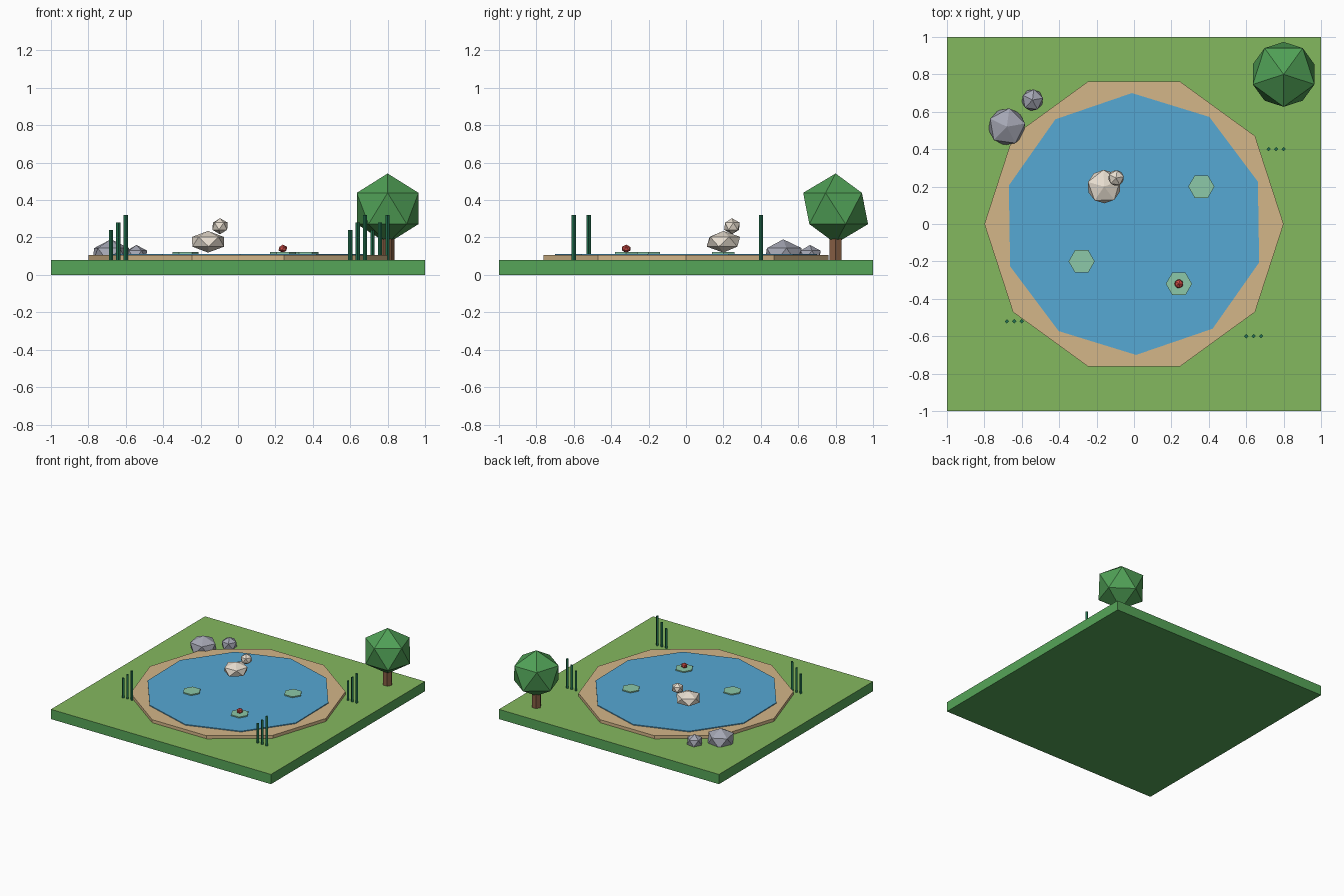
import bpy, math

if "Cube" in bpy.data.objects:
    bpy.data.objects.remove(bpy.data.objects["Cube"])

def mat(name, r, g, b):
    # colours are given as 0-255 display values, stored linear
    m = bpy.data.materials.new(name)
    m.diffuse_color = tuple(((c / 255 + 0.055) / 1.055) ** 2.4 for c in (r, g, b)) + (1,)
    m.use_nodes = True
    m.node_tree.nodes["Principled BSDF"].inputs["Base Color"].default_value = m.diffuse_color
    return m

grass = mat("grass", 132, 184, 95)
soil = mat("turf_side", 86, 165, 88)
sand = mat("sand", 212, 182, 136)
water = mat("water", 86, 168, 212)
lily = mat("lily", 140, 200, 168)
leaf = mat("leaf", 80, 160, 86)
wood = mat("wood", 135, 95, 68)
reed = mat("reed", 35, 115, 80)
stone = mat("stone", 165, 167, 180)
feather = mat("feather", 232, 222, 208)
petal = mat("petal", 205, 75, 70)

def finish(name, m):
    o = bpy.context.object
    o.name = name
    o.data.materials.append(m)
    return o

def prism(name, sides, r, x, y, z0, z1, m, first_angle=0.0):
    # upright prism whose first corner points at first_angle from +x
    bpy.ops.mesh.primitive_cylinder_add(
        vertices=sides, radius=r, depth=z1 - z0, location=(x, y, (z0 + z1) / 2),
        rotation=(0, 0, first_angle - math.pi / 2))
    return finish(name, m)

def blob(name, loc, rx, rz, m, turn=0.0):
    # faceted twenty-sided ball, squashed in height
    bpy.ops.mesh.primitive_ico_sphere_add(
        subdivisions=1, radius=1, location=loc, rotation=(0, 0, math.radians(turn)))
    bpy.context.object.scale = (rx, rx, rz)
    return finish(name, m)

# Ground slab with lighter grass on top
bpy.ops.mesh.primitive_cube_add(size=1, location=(0, 0, 0.04))
ground = finish("ground", soil)
ground.scale = (2, 2, 0.08)
ground.data.materials.append(grass)
for p in ground.data.polygons:
    if p.normal.z > 0.5:
        p.material_index = 1

# Pond
prism("sand_shore", 10, 0.8, 0, 0, 0.07, 0.105, sand)
prism("pond_water", 10, 0.7, 0, 0, 0.09, 0.112, water, 0.33)

# Lily pads and flower
for i, (x, y) in enumerate([(0.36, 0.2), (-0.28, -0.2), (0.24, -0.32)]):
    prism(f"lily_pad_{i + 1}", 6, 0.07, x, y, 0.108, 0.121, lily)
blob("lily_flower", (0.24, -0.32, 0.14), 0.026, 0.022, petal)

# Reeds in rows of three, growing taller towards +x
for c, (x, y) in enumerate([(0.64, -0.6), (-0.64, -0.52), (0.76, 0.4)]):
    for i in range(3):
        prism(f"reed_{c + 1}_{i + 1}", 4, 0.011, x + 0.04 * (i - 1), y,
              0.07, 0.24 + 0.04 * i, reed)

# Rocks
blob("large_rock", (-0.68, 0.52, 0.105), 0.111, 0.085, stone, 10)
blob("small_rock", (-0.543, 0.663, 0.105), 0.064, 0.055, stone, 10)

# Floating bird
blob("bird_body", (-0.16, 0.2, 0.177), 0.1, 0.058, feather, 20)
blob("bird_head", (-0.096, 0.246, 0.26), 0.047, 0.043, feather, 10)

# Tree
prism("tree_trunk", 6, 0.037, 0.8, 0.8, 0.001, 0.25, wood)
blob("tree_crown", (0.8, 0.8, 0.355), 0.194, 0.187, leaf, -90)
